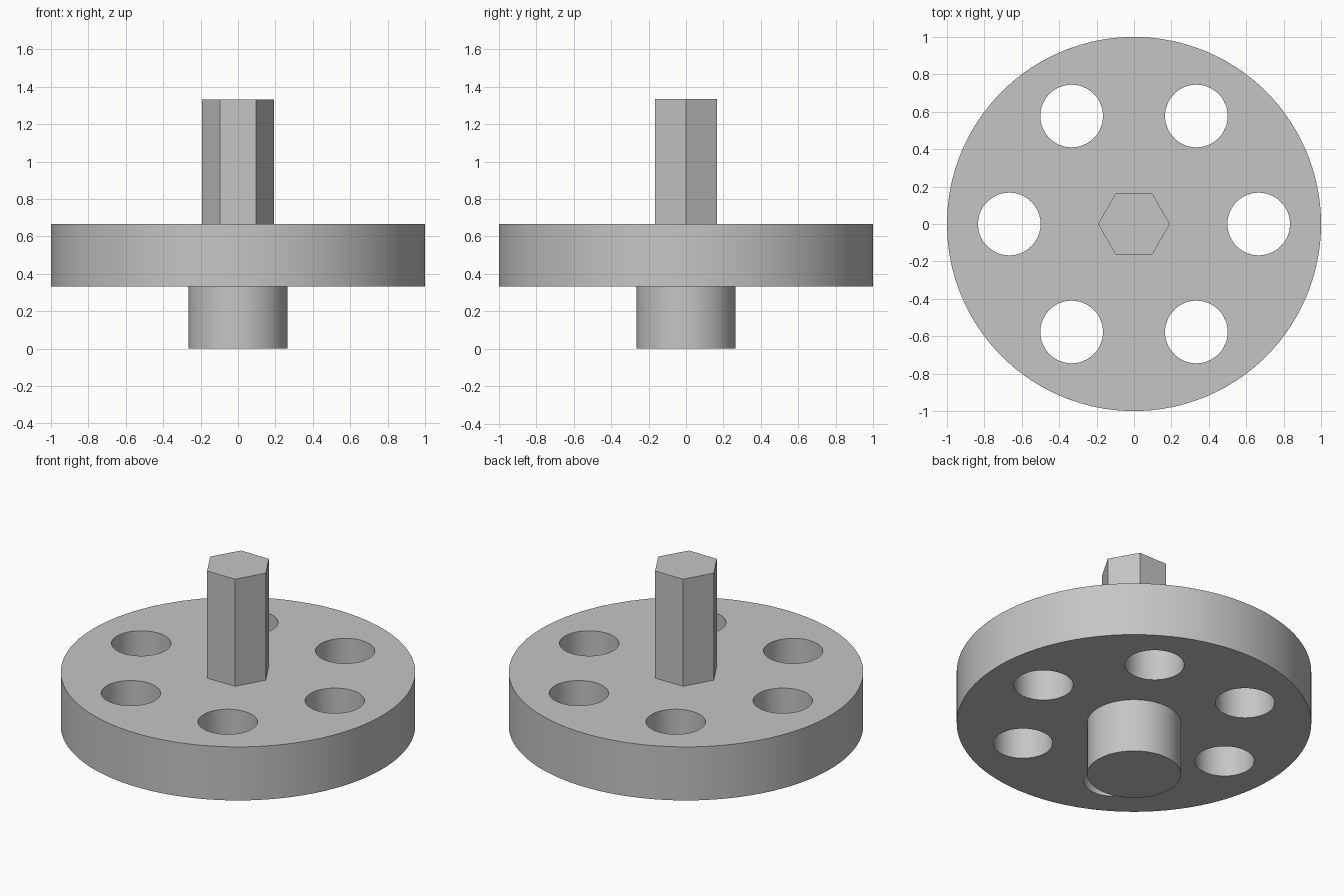
import bpy
import math

if "Cube" in bpy.data.objects:
    bpy.data.objects.remove(bpy.data.objects["Cube"])

grey = bpy.data.materials.new("plain grey")
grey.diffuse_color = (0.56, 0.56, 0.56, 1)
grey.use_nodes = True
grey.node_tree.nodes["Principled BSDF"].inputs["Base Color"].default_value = grey.diffuse_color


def cylinder(name, radius, z0, z1, sides, x=0.0, y=0.0, turn=0.0):
    """Upright prism between two heights."""
    bpy.ops.mesh.primitive_cylinder_add(
        vertices=sides, radius=radius, depth=z1 - z0,
        location=(x, y, (z0 + z1) / 2), rotation=(0, 0, turn))
    obj = bpy.context.object
    obj.name = name
    obj.data.materials.append(grey)
    return obj


def smooth(obj):
    bpy.ops.object.select_all(action='DESELECT')
    obj.select_set(True)
    bpy.context.view_layer.objects.active = obj
    bpy.ops.object.shade_smooth_by_angle(angle=math.radians(30))


# Round hub below the disc
hub = cylinder("hub", 0.265, 0.0, 0.3333, 96)
smooth(hub)

# Hexagonal shaft above the disc, corners on the x axis
cylinder("hex_shaft", 0.192, 0.6667, 1.3333, 6, turn=math.radians(30))

# Disc with a ring of six through holes
disc = cylinder("disc", 1.0, 0.3333, 0.6667, 128)
for i in range(6):
    a = math.radians(60 * i)
    cutter = cylinder("hole_cutter", 0.1675, 0.2, 0.8, 64,
                      x=0.6667 * math.cos(a), y=0.6667 * math.sin(a))
    cutter.hide_render = True
    mod = disc.modifiers.new("hole", 'BOOLEAN')
    mod.operation = 'DIFFERENCE'
    mod.solver = 'EXACT'
    mod.object = cutter
    bpy.context.view_layer.objects.active = disc
    bpy.ops.object.modifier_apply(modifier=mod.name)
    bpy.data.objects.remove(cutter)
smooth(disc)
